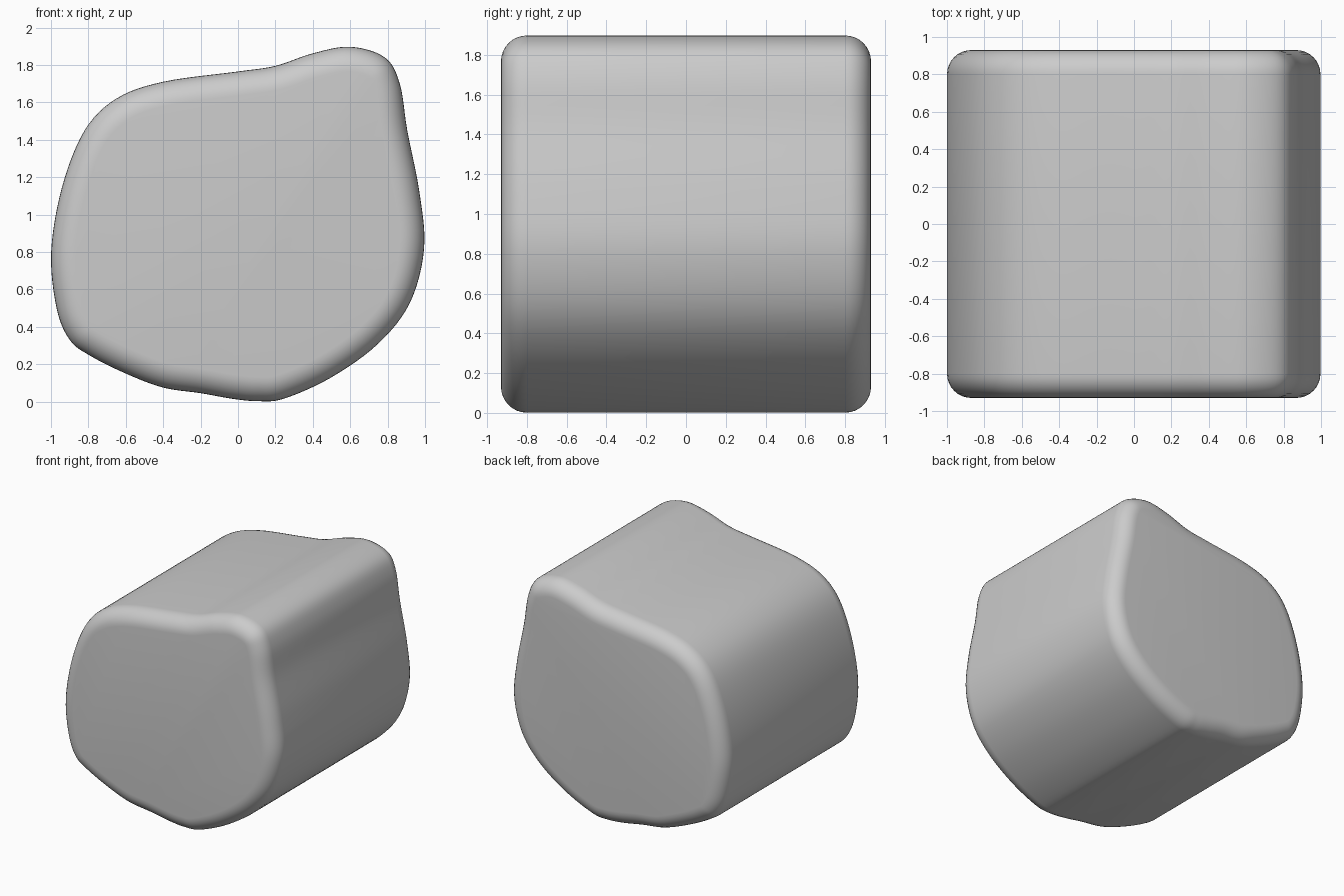
import bpy, bmesh, math
from mathutils import Vector

if "Cube" in bpy.data.objects:
    bpy.data.objects.remove(bpy.data.objects["Cube"])

HALF, R = 0.93, 0.13      # half depth, rounded edge radius
SUB, STEPS = 6, 8

# Front outline (x, z), counter-clockwise from the bottom
PTS = [(0.11, 0.002), (0.25, 0.017), (0.5, 0.13), (0.75, 0.31), (0.92, 0.53),
       (0.995, 0.82), (0.97, 1.12), (0.905, 1.45), (0.865, 1.70), (0.785, 1.84),
       (0.6, 1.897), (0.4, 1.862), (0.2, 1.795), (0.0, 1.765), (-0.4, 1.71),
       (-0.65, 1.62), (-0.82, 1.45), (-0.94, 1.15), (-0.999, 0.8), (-0.97, 0.5),
       (-0.90, 0.33), (-0.79, 0.245), (-0.6, 0.15), (-0.4, 0.075), (-0.2, 0.045), (-0.03, 0.015)]


def smooth_loop(points, sub):
    """Closed Catmull-Rom curve through the points."""
    p = [Vector(q) for q in points]
    n, out = len(p), []
    for i in range(n):
        a, b, c, d = p[i - 1], p[i], p[(i + 1) % n], p[(i + 2) % n]
        for k in range(sub):
            t = k / sub
            out.append(0.5 * (2 * b + (c - a) * t + (2 * a - 5 * b + 4 * c - d) * t * t
                              + (3 * b - a - 3 * c + d) * t ** 3))
    return out


outline = smooth_loop(PTS, SUB)
n = len(outline)

# Inward normals, evened out so the inset stays clean at the tight corner
normals = []
for i in range(n):
    t = outline[(i + 1) % n] - outline[i - 1]
    normals.append(Vector((-t.y, t.x)).normalized())
for _ in range(6):
    normals = [(normals[i - 1] + 2 * normals[i] + normals[(i + 1) % n]).normalized()
               for i in range(n)]

# Quarter-round at each end as (y, inset)
front = []
for k in range(STEPS + 1):
    a = math.pi / 2 * k / STEPS
    front.append((-HALF + R * (1 - math.sin(a)), R * (1 - math.cos(a))))
front.reverse()
sections = front + [(-y, d) for y, d in reversed(front)]

# Rounded body
bm = bmesh.new()
rings = [[bm.verts.new((p.x + m.x * d, y, p.y + m.y * d)) for p, m in zip(outline, normals)]
         for y, d in sections]
for r0, r1 in zip(rings, rings[1:]):
    for i in range(n):
        j = (i + 1) % n
        bm.faces.new((r0[i], r0[j], r1[j], r1[i]))
bm.faces.new(rings[0])
bm.faces.new(rings[-1][::-1])
bmesh.ops.recalc_face_normals(bm, faces=bm.faces)
mesh = bpy.data.meshes.new("rounded_block")
bm.to_mesh(mesh)
bm.free()
block = bpy.data.objects.new("rounded_block", mesh)
bpy.context.collection.objects.link(block)
bpy.context.view_layer.objects.active = block
block.select_set(True)
bpy.ops.object.shade_smooth_by_angle(angle=math.radians(40))
